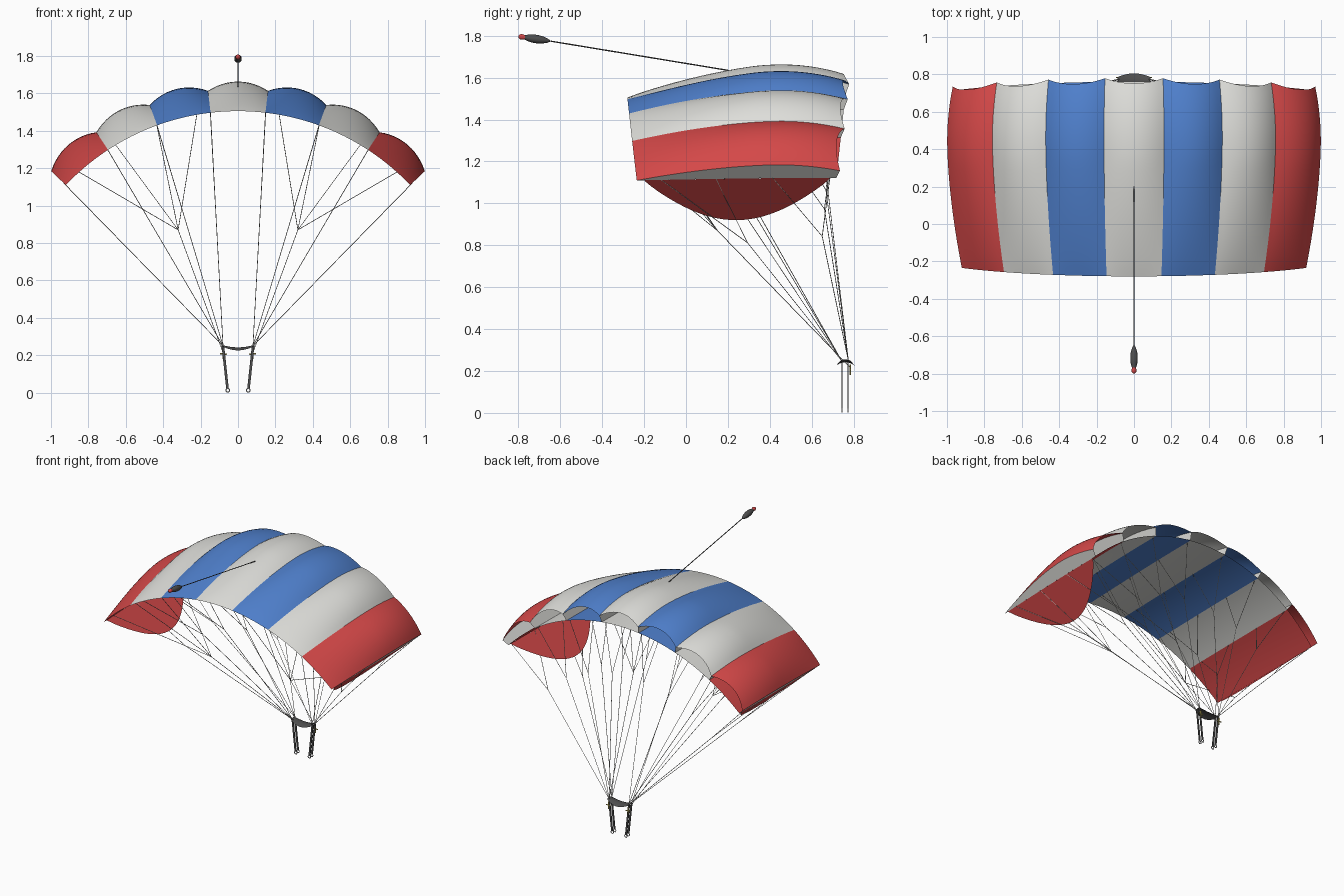
import bpy, bmesh, math
from mathutils import Vector, Matrix

if "Cube" in bpy.data.objects:
    bpy.data.objects.remove(bpy.data.objects["Cube"])


def material(name, r, g, b):
    m = bpy.data.materials.new(name)
    m.diffuse_color = (r, g, b, 1)
    m.use_nodes = True
    m.node_tree.nodes["Principled BSDF"].inputs["Base Color"].default_value = m.diffuse_color
    return m


WHITE = material("white fabric", .74, .74, .71)
BLUE = material("blue fabric", .08, .22, .62)
RED = material("red fabric", .66, .065, .065)
DARK = material("dark webbing", .075, .075, .075)
CORD = material("line cord", .45, .45, .43)
METAL = material("ring metal", .5, .5, .5)
YELLOW = material("toggle yellow", .6, .5, .12)


def finish(name, bm, mats, smooth=False):
    for f in bm.faces:
        f.smooth = smooth
    me = bpy.data.meshes.new(name)
    bm.to_mesh(me)
    bm.free()
    for m in mats:
        me.materials.append(m)
    ob = bpy.data.objects.new(name, me)
    bpy.context.collection.objects.link(ob)
    return ob


def grid(bm, fn, nu, nv, mat=0, flip=False):
    """Sheet of quads from fn(u, v), u and v in 0..1"""
    v = [[bm.verts.new(fn(i / nu, j / nv)) for j in range(nv + 1)] for i in range(nu + 1)]
    for i in range(nu):
        for j in range(nv):
            q = [v[i][j], v[i + 1][j], v[i + 1][j + 1], v[i][j + 1]]
            f = bm.faces.new(q[::-1] if flip else q)
            f.material_index = mat


def tube(bm, a, b, r, sides=4):
    a, b = Vector(a), Vector(b)
    d = b - a
    m = Matrix.Translation((a + b) / 2) @ d.to_track_quat('Z', 'Y').to_matrix().to_4x4()
    bmesh.ops.create_cone(bm, cap_ends=True, segments=sides, radius1=r, radius2=r,
                          depth=d.length, matrix=m)


def box(bm, a, b, w, t):
    """Flat strap from a to b, w wide in x and t thick in y"""
    a, b = Vector(a), Vector(b)
    vs = [[bm.verts.new(p + Vector((sx * w / 2, sy * t / 2, 0)))
           for sx, sy in ((-1, -1), (1, -1), (1, 1), (-1, 1))] for p in (a, b)]
    bm.faces.new(vs[0][::-1])
    bm.faces.new(vs[1])
    for i in range(4):
        j = (i + 1) % 4
        bm.faces.new((vs[0][i], vs[0][j], vs[1][j], vs[1][i]))


# Canopy geometry: ribs fan out on an arc centred at the slider
R, CZ = 1.269, .236
SPAN = math.radians(46.5)
CELL = SPAN * 2 / 7


def place(a, t, off, dy=0):
    k = 1 - .085 * (a / SPAN) ** 2
    r = R + off * k
    return Vector((r * math.sin(a), .25 + .53 * k * (2 * t - 1) + dy, CZ + r * math.cos(a)))


def top_off(t):
    if t < .7:
        return .118 * (1 - ((.7 - t) / .7) ** 1.7)
    return .118 - .045 * ((t - .7) / .3) ** 2


def low_off(t):
    return .02 * math.sin(t * math.pi / 2)


def top_point(c, u, t):
    s = 1 - (2 * u - 1) ** 2          # billow between the ribs
    swell = .04 * s * min(1, t / .6) ** .8
    return place(-SPAN + (c + u) * CELL, t, top_off(t) + swell, -.028 * s * t ** 4)


def low_point(c, u, t):
    return place(-SPAN + (c + u) * CELL, t * .982, low_off(t))


# Top and bottom skins, one panel per cell
stripe = [2, 0, 1, 0, 1, 0, 2]
for name, fn, flip in (("canopy_top", top_point, False), ("canopy_bottom", low_point, True)):
    bm = bmesh.new()
    for c in range(7):
        grid(bm, lambda u, v: fn(c, u, v), 12, 24, stripe[c], flip)
    finish(name, bm, [WHITE, BLUE, RED], True)

# Ribs between the cells
bm = bmesh.new()
for i in range(8):
    a = -SPAN + i * CELL
    grid(bm, lambda u, v: place(a, u * (.982 + .018 * v), low_off(u) * (1 - v) + top_off(u) * v),
         24, 1, 0, i < 4)
bmesh.ops.dissolve_degenerate(bm, dist=1e-5, edges=bm.edges[:])
finish("ribs", bm, [WHITE])

# Rounded stabilizer panels below both tips
bm = bmesh.new()
for s in (-1, 1):
    def flap(u, v):
        t = .035 + .92 * u
        return place(s * SPAN, t, low_off(t) - .315 * v * max(0, math.sin(math.pi * u)) ** .9)
    grid(bm, flap, 28, 2, 0, s > 0)
bmesh.ops.remove_doubles(bm, verts=bm.verts[:], dist=1e-5)
finish("stabilizers", bm, [RED])

# Suspension lines: front and rear cascades on every rib, plus steering lines
bm = bmesh.new()
LR = .0018
for s in (-1, 1):
    for i in range(4):
        a = s * (i + .5) * CELL
        for y, t1, t2, k in ((.775, .95, .67, .68), (.742, .39, .12, .65)):
            root = Vector((s * .08, y, .25))
            p1, p2 = place(a, t1, low_off(t1)), place(a, t2, low_off(t2))
            mid = root.lerp(p1 * .65 + p2 * .35, k)
            tube(bm, root, mid, LR)
            tube(bm, mid, p1, LR)
            tube(bm, mid, p2, LR)
    knot = Vector((s * .32, .15, .87))
    tube(bm, (s * .082, .78, .22), knot, LR)
    for deg in (10, 20, 31, 42):
        tube(bm, knot, place(s * math.radians(deg), .01, 0), LR)
finish("suspension_lines", bm, [CORD])

# Slider: sagging cloth between the risers
bm = bmesh.new()


def slider(u, v):
    x, w = 2 * u - 1, 2 * v - 1
    sag = 1 - x * x
    return (.088 * x, .761 + w * (.024 + .02 * sag), .256 - .014 * sag - .016 * w * w * (.4 + .6 * sag))


grid(bm, slider, 14, 8)
finish("slider", bm, [DARK], True)

# Risers, rings and steering toggles
straps, rings, toggles = bmesh.new(), bmesh.new(), bmesh.new()
for s in (-1, 1):
    for y in (.745, .773):
        box(straps, (s * .056, y, .02), (s * .081, y, .252), .014, .004)
        n = 14

        def ring(u, v):
            p, q = u * math.tau, v * math.tau
            r = .01 + .003 * math.cos(q)
            return (s * .055 + r * math.cos(p), y + .003 * math.sin(q), .013 + r * math.sin(p))
        grid(rings, ring, 14, 6)
    tube(toggles, (s * .06, .783, .205), (s * .096, .783, .208), .004, 6)
    tube(toggles, (s * .078, .783, .18), (s * .08, .783, .23), .004, 6)
bmesh.ops.remove_doubles(rings, verts=rings.verts[:], dist=1e-5)
finish("risers", straps, [DARK])
finish("riser_rings", rings, [METAL], True)
finish("steering_toggles", toggles, [YELLOW])

# Trailing pilot chute: spindle with a red tip
bm = bmesh.new()
tail, head = Vector((0, -.8, 1.797)), Vector((0, -.645, 1.774))
side = Vector((1, 0, 0))
up = side.cross(head - tail).normalized()
profile = [(0, .001), (.02, .008), (.07, .013), (.14, .013), (.2, .01), (.3, .016), (.45, .02),
           (.6, .02), (.75, .017), (.9, .01), (1, .001)]
loops = []
for t, r in profile:
    c = tail.lerp(head, t)
    loops.append([bm.verts.new(c + r * (side * math.cos(k * math.tau / 16) + up * math.sin(k * math.tau / 16)))
                  for k in range(16)])
for i in range(len(loops) - 1):
    for k in range(16):
        j = (k + 1) % 16
        f = bm.faces.new((loops[i][k], loops[i][j], loops[i + 1][j], loops[i + 1][k]))
        f.material_index = 1 if i < 4 else 0
bm.faces.new(loops[0][::-1])
bm.faces.new(loops[-1])
bmesh.ops.recalc_face_normals(bm, faces=bm.faces[:])
finish("pilot_chute", bm, [DARK, RED], True)

# Bridle from the pilot chute to the canopy top
bm = bmesh.new()
tube(bm, head, (0, .2, 1.635), .003, 6)
finish("bridle", bm, [DARK])
